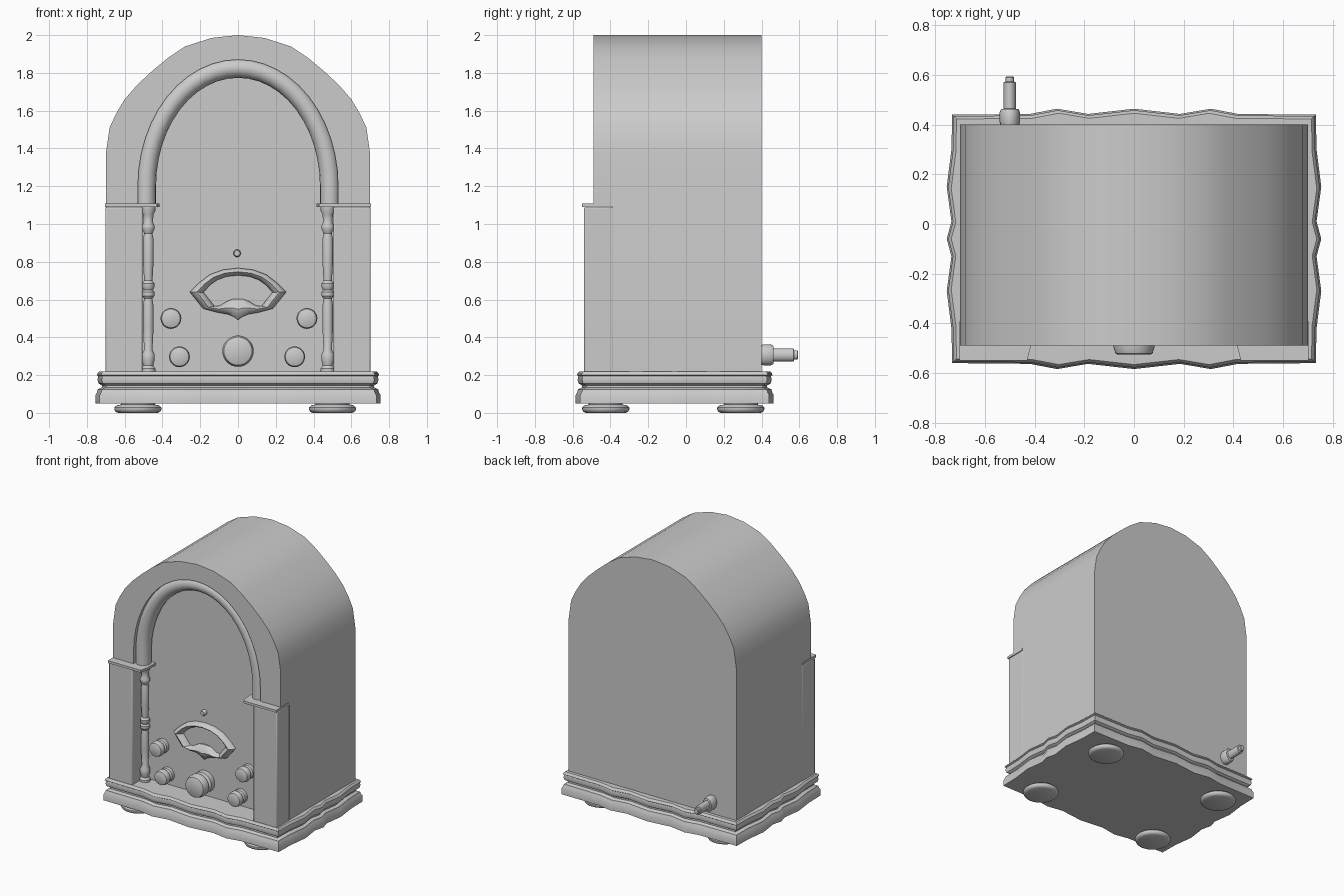
import bpy, bmesh, math
from mathutils import Matrix, Vector

if "Cube" in bpy.data.objects:
    bpy.data.objects.remove(bpy.data.objects["Cube"])


def finish(name, bm, bevel=0, angle=35):
    bmesh.ops.remove_doubles(bm, verts=bm.verts, dist=1e-5)
    bmesh.ops.recalc_face_normals(bm, faces=bm.faces)
    me = bpy.data.meshes.new(name)
    bm.to_mesh(me)
    bm.free()
    ob = bpy.data.objects.new(name, me)
    bpy.context.collection.objects.link(ob)
    if bevel:
        m = ob.modifiers.new("edge", 'BEVEL')
        m.width, m.segments = bevel, 2
    bpy.ops.object.select_all(action='DESELECT')
    ob.select_set(True)
    bpy.context.view_layer.objects.active = ob
    bpy.ops.object.shade_smooth_by_angle(angle=math.radians(angle))
    return ob


def prism(name, pts, y0, y1, bevel=0):
    """Extrude an x/z outline from y0 to y1."""
    bm = bmesh.new()
    f = bm.faces.new([bm.verts.new((x, y0, z)) for x, z in pts])
    ext = bmesh.ops.extrude_face_region(bm, geom=[f])["geom"]
    bmesh.ops.translate(bm, vec=(0, y1 - y0, 0),
                        verts=[v for v in ext if isinstance(v, bmesh.types.BMVert)])
    return finish(name, bm, bevel)


def loft(name, rings, closed=False, caps=True):
    """Skin a list of closed rings of points."""
    bm = bmesh.new()
    vs = [[bm.verts.new(p) for p in r] for r in rings]
    n = len(vs[0])
    for a, b in zip(vs, vs[1:] + ([vs[0]] if closed else [])):
        for i in range(n):
            j = (i + 1) % n
            bm.faces.new((a[i], a[j], b[j], b[i]))
    if caps and not closed:
        bm.faces.new(vs[0])
        bm.faces.new(vs[-1])
    return finish(name, bm)


def lathe(name, prof, loc, axis='Z', n=24, sx=1):
    """Turn a (radius, height) profile; axis Z up, F toward the front, B toward the back."""
    rot = {'Z': Matrix(), 'F': Matrix.Rotation(math.pi / 2, 4, 'X'),
           'B': Matrix.Rotation(-math.pi / 2, 4, 'X')}[axis]
    rings = []
    for r, h in prof:
        rings.append([rot @ Vector((sx * r * math.cos(2 * math.pi * i / n),
                                    r * math.sin(2 * math.pi * i / n), h)) + Vector(loc)
                      for i in range(n)])
    return loft(name, rings)


def mirrored(half):
    """Mirror an x/z half outline whose last point lies on x = 0."""
    return half + [(-x, z) for x, z in reversed(half[:-1])]


# Cabinet body
arch = [(.70, 1.37), (.68, 1.51), (.645, 1.585), (.60, 1.66), (.535, 1.735), (.46, 1.805),
        (.37, 1.88), (.28, 1.94), (.14, 1.985), (0, 2.0)]
prism("cabinet_body", mirrored([(.70, .21)] + arch), -.39, .40)

# Raised front arch frame with its elliptical opening
N = 24
inner = [(-.53, 1.1)] + [(-.53 * math.cos(math.pi * i / N), 1.2 + .67 * math.sin(math.pi * i / N))
                         for i in range(N + 1)] + [(.53, 1.1)]
prism("front_arch_frame", mirrored([(.70, 1.1)] + arch) and
      mirrored([(.70, 1.1)] + arch) + inner, -.49, -.385)

# Rounded moulding lining the opening
rings = []
for i in range(-1, N + 2):
    t = math.pi * min(max(i, 0), N) / N
    drop = .11 if i in (-1, N + 1) else 0
    ring = []
    for k in range(16):
        q = 2 * math.pi * k / 16
        d = .053 * math.cos(q)
        ring.append(((.487 + d) * math.cos(t), -.43 + .057 * math.sin(q),
                     1.2 + (.627 + d) * math.sin(t) - drop))
    rings.append(ring)
loft("arch_moulding", rings)

# Pilasters, caps and turned columns on both sides
column = [(.037, .21), (.037, .235), (.026, .25), (.034, .28), (.034, .31), (.022, .335),
          (.028, .45), (.027, .57), (.022, .605), (.033, .62), (.033, .64), (.024, .65),
          (.033, .665), (.033, .685), (.022, .70), (.028, .80), (.028, .92), (.022, .95),
          (.034, .975), (.034, .99), (.024, 1.01), (.028, 1.05), (.037, 1.07), (.037, 1.095)]
for s, side in ((-1, "left"), (1, "right")):
    prism(side + "_pilaster", [(s * .505, .21), (s * .702, .21), (s * .702, 1.09), (s * .505, 1.09)],
          -.54, -.385, .008)
    plan = [(.415, -.39), (.415, -.49), (.43, -.55), (.703, -.55), (.703, -.39)]
    loft(side + "_pilaster_cap", [[(s * x, y, z) for x, y in plan] for z in (1.09, 1.108)])
    lathe(side + "_column", column, (s * .475, -.43, 0), n=20)

# Wavy moulded base
wx = [(0, .024), (.185, .003), (.31, .024), (.42, .003)]
wy = [(0, .022), (.07, .003), (.21, .022), (.36, .003)]
sym = lambda w: [(-a, b) for a, b in reversed(w[1:])] + w
X, Y = .732, .50
outline = ([(-X, -Y)] + [(a, -Y - b) for a, b in sym(wx)] +
           [(X, -Y)] + [(X + b, a) for a, b in sym(wy)] +
           [(X, Y)] + [(-a, Y + b) for a, b in sym(wx)] +
           [(-X, Y)] + [(-X - b, -a) for a, b in sym(wy)])
steps = [(0, .05), (0, .095), (.008, .11), (.012, .125), (.034, .135), (.034, .145),
         (.016, .155), (.01, .175), (.014, .195), (.006, .20), (.01, .21), (.018, .218)]
loft("moulded_base", [[(x * (1 - d / .75), y * (1 - d / .52) - .06, z) for x, y in outline]
                      for d, z in steps])

# Bun feet
for fx, sx in ((-.53, "left"), (.50, "right")):
    for fy, sy in ((-.425, "front"), (.29, "back")):
        lathe(f"{sy}_{sx}_foot", [(.105, 0), (.118, .006), (.125, .018), (.125, .028),
                                  (.112, .04), (.09, .044), (.09, .055)], (fx, fy, 0), n=32)

# Front control knobs
for i, (x, z, r, L) in enumerate([(0, .327, .083, .135), (-.355, .5, .055, .095), (.365, .5, .055, .095),
                                  (-.31, .297, .055, .095), (.30, .297, .055, .095)]):
    lathe(f"control_knob_{i + 1}",
          [(.95 * r, -.01), (.95 * r, .3 * L), (.75 * r, .38 * L), (.75 * r, .52 * L),
           (r, .56 * L), (r, .78 * L), (.9 * r, .97 * L), (.82 * r, L)], (x, -.39, z), 'F', 28)
lathe("indicator_button", [(.02, -.01), (.02, .02), (.015, .028)], (-.005, -.39, .845), 'F', 16)

# Dial surround: outer edge, raised ridge, inner edge
outer = [(.255, .64), (.205, .69), (.15, .732), (.08, .758), (0, .767)]
inn = [(.182, .638), (.15, .675), (.11, .704), (.06, .722), (0, .728)]
low_o = [(.185, .552), (.11, .532), (.055, .522), (.025, .51), (0, .493)]
low_i = [(.125, .565), (.095, .568), (.06, .59), (.03, .602), (0, .604)]


def around(top, low):
    return mirrored(top) + [(-x, z) for x, z in low[:-1]] + list(reversed(low))


po, pi_ = around(outer, low_o), around(inn, low_i)
mix = lambda f: [(a[0] + (b[0] - a[0]) * f, a[1] + (b[1] - a[1]) * f) for a, b in zip(po, pi_)]
loft("dial_surround", [[(x, y, z) for x, z in mix(f)] for f, y in
                       ((0, -.385), (0, -.402), (.25, -.425), (.5, -.432), (.75, -.422), (1, -.40), (1, -.385))],
     closed=True)

# Rear spindle
lathe("rear_spindle", [(.05, -.01), (.055, .01), (.055, .05), (.048, .062), (.034, .064), (.034, .17),
                       (.024, .173), (.024, .19), (.02, .193)], (-.50, .40, .307), 'B', 16, .74)
